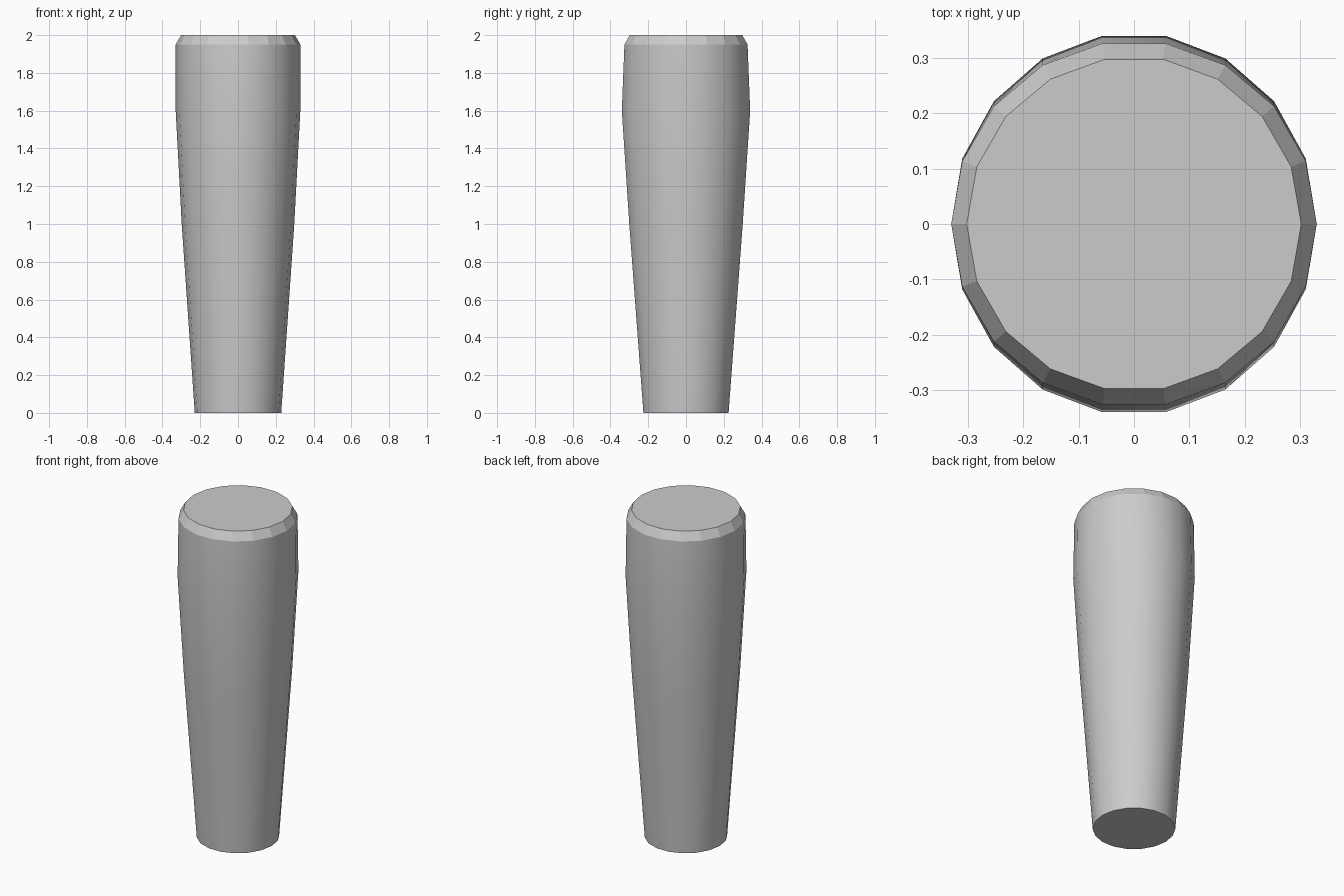
import bpy, bmesh, math

cube = bpy.data.objects.get("Cube")
if cube:
    bpy.data.objects.remove(cube)

# Plain grey finish
grey = bpy.data.materials.new("light_grey")
grey.use_nodes = True
colour = (0.6, 0.6, 0.6, 1)
grey.diffuse_color = colour
grey.node_tree.nodes["Principled BSDF"].inputs["Base Color"].default_value = colour

SIDES = 18
# Rings from bottom to top: height, x radius, y radius
RINGS = [(0, 0.229, 0.229), (1.0, 0.298, 0.305), (1.6, 0.33, 0.345),
         (1.95, 0.33, 0.331), (2.0, 0.302, 0.302)]

bm = bmesh.new()
loops = []
for z, rx, ry in RINGS:
    angles = [math.tau * i / SIDES for i in range(SIDES)]
    loops.append([bm.verts.new((rx * math.cos(a), ry * math.sin(a), z)) for a in angles])

# Smooth tapered wall, flat bevel at the top rim
for level, (low, high) in enumerate(zip(loops, loops[1:])):
    for i in range(SIDES):
        j = (i + 1) % SIDES
        face = bm.faces.new((low[i], low[j], high[j], high[i]))
        face.smooth = level < len(RINGS) - 2

# Flat end caps
bm.faces.new(reversed(loops[0]))
bm.faces.new(loops[-1])

# Keep the rims crisp
for edge in bm.edges:
    edge.smooth = all(face.smooth for face in edge.link_faces)

mesh = bpy.data.meshes.new("tapered_handle")
bm.to_mesh(mesh)
bm.free()
mesh.materials.append(grey)
handle = bpy.data.objects.new("tapered_handle", mesh)
bpy.context.collection.objects.link(handle)
